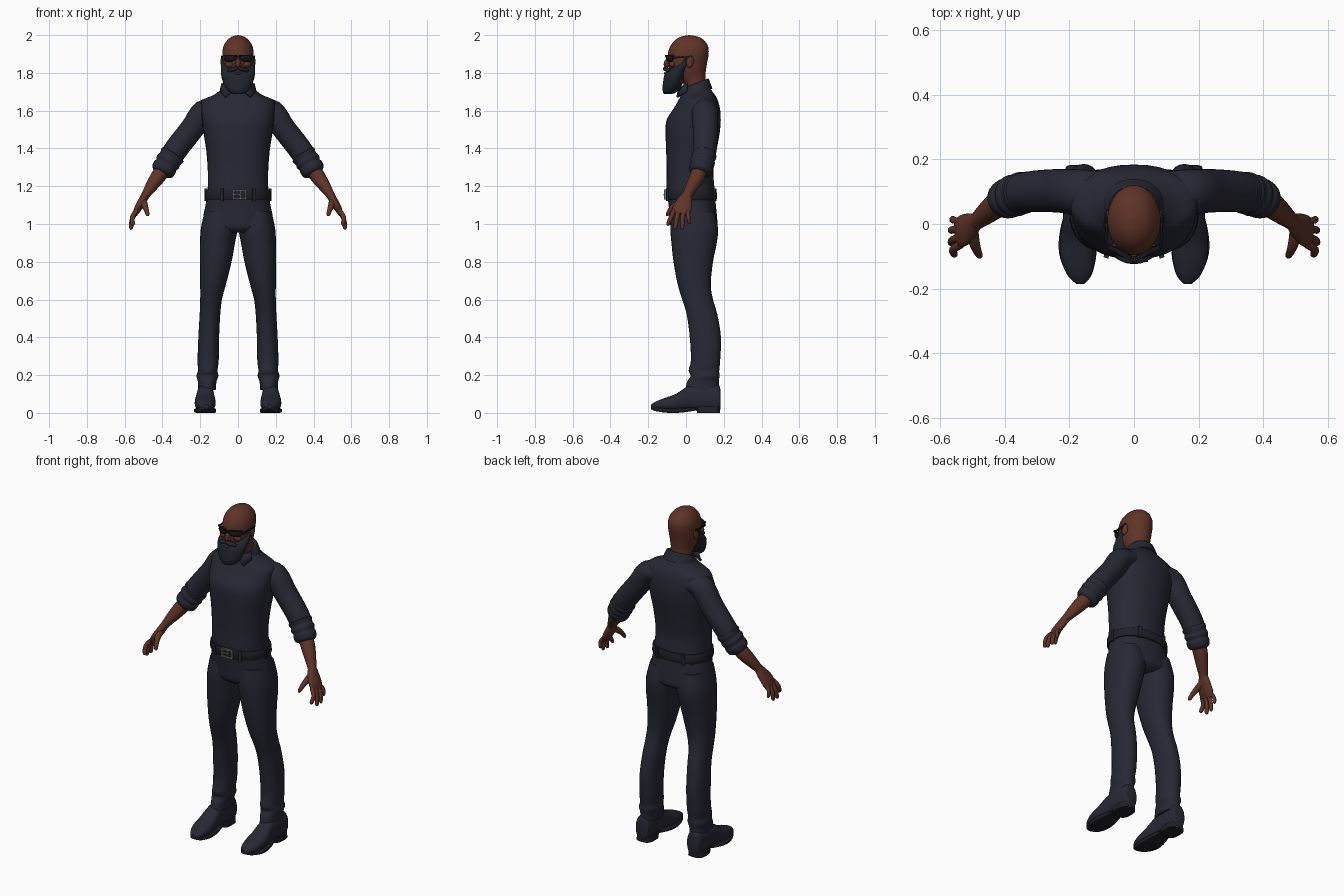
import bpy, bmesh, math
from mathutils import Vector, Matrix


def material(name, col):
    m = bpy.data.materials.new(name)
    m.diffuse_color = (*col, 1)
    return m


CLOTH = material("navy cloth", (0.020, 0.021, 0.034))
HAIR = material("beard black", (0.016, 0.018, 0.028))
SKIN = material("brown skin", (0.115, 0.034, 0.021))
LIP = material("lip", (0.09, 0.025, 0.02))
LEATHER = material("dark leather", (0.014, 0.014, 0.020))
GLASS = material("black glass", (0.008, 0.008, 0.011))
METAL = material("grey metal", (0.16, 0.16, 0.17))
X, Y, Z = Vector((1, 0, 0)), Vector((0, 1, 0)), Vector((0, 0, 1))


def finish(name, bm, mat, mirror=False, angle=40):
    bmesh.ops.recalc_face_normals(bm, faces=bm.faces)
    me = bpy.data.meshes.new(name)
    bm.to_mesh(me)
    bm.free()
    me.materials.append(mat)
    for p in me.polygons:
        p.use_smooth = True
    me.set_sharp_from_angle(angle=math.radians(angle))
    ob = bpy.data.objects.new(name, me)
    bpy.context.collection.objects.link(ob)
    if mirror:
        ob.modifiers.new("mirror", 'MIRROR')
    return ob


def smooth_path(rings, steps):
    """Catmull-Rom interpolation of ring tuples."""
    out = []
    for i in range(len(rings) - 1):
        p = [rings[max(0, min(len(rings) - 1, i + k))] for k in (-1, 0, 1, 2)]
        for s in range(steps):
            t = s / steps
            out.append([0.5 * (2 * b + (c - a) * t + (2 * a - 5 * b + 4 * c - d) * t * t
                               + (3 * b - a - 3 * c + d) * t ** 3) for a, b, c, d in zip(*p)])
    return out + [list(rings[-1])]


def loft(name, rings, mat, axes=None, n=28, power=2.0, steps=4, tilt=0, mirror=False):
    """Skin rings (x, y, z, radius_a, radius_b); axes None follows the path."""
    bm = bmesh.new()
    path = smooth_path(rings, steps)
    loops = []
    for i, (x, y, z, a, b) in enumerate(path):
        if axes:
            u, v = axes
        else:
            t = (Vector(path[min(i + 1, len(path) - 1)][:3]) - Vector(path[max(i - 1, 0)][:3])).normalized()
            u = Y.cross(t).normalized()
            v = t.cross(u)
        loop = []
        for k in range(n):
            c, s = math.cos(2 * math.pi * k / n), math.sin(2 * math.pi * k / n)
            c = math.copysign(abs(c) ** (2 / power), c) * max(a, .002)
            s = math.copysign(abs(s) ** (2 / power), s) * max(b, .002)
            loop.append(bm.verts.new(Vector((x, y, z)) + u * c + v * s + Z * (tilt * s)))
        loops.append(loop)
    for l0, l1 in zip(loops, loops[1:]):
        for k in range(n):
            bm.faces.new((l0[k], l0[(k + 1) % n], l1[(k + 1) % n], l1[k]))
    bm.faces.new(loops[0])
    bm.faces.new(loops[-1])
    return finish(name, bm, mat, mirror)


def stack(name, rows, mat, **kw):
    """Horizontal rings from rows (z, left, right, front, back)."""
    return loft(name, [((l + r) / 2, (f + b) / 2, z, (r - l) / 2, (b - f) / 2) for z, l, r, f, b in rows],
                mat, axes=(X, Y), **kw)


def body(name, rows, mat, **kw):
    return stack(name, [(z, -w, w, f, b) for z, w, f, b in rows], mat, **kw)


def solid(name, loc, size, mat, rot=(0, 0, 0), ball=False, mirror=False):
    """Ellipsoid (radii) or box (full sizes)."""
    bm = bmesh.new()
    m = Matrix.Translation(loc)
    for ang, ax in zip(rot, 'XYZ'):
        m = m @ Matrix.Rotation(math.radians(ang), 4, ax)
    m = m @ Matrix.Diagonal((*size, 1))
    if ball:
        bmesh.ops.create_uvsphere(bm, u_segments=20, v_segments=12, radius=1, matrix=m)
    else:
        bmesh.ops.create_cube(bm, size=1, matrix=m)
    return finish(name, bm, mat, mirror)


# Shirt body, hem and collar
body("shirt", [(1.165, .163, -.102, .155), (1.20, .160, -.104, .150), (1.28, .160, -.102, .145),
               (1.38, .167, -.105, .160), (1.48, .182, -.108, .178), (1.55, .190, -.103, .184),
               (1.61, .196, -.066, .180), (1.655, .188, -.040, .168), (1.685, .125, -.025, .152),
               (1.72, .080, -.010, .125)], CLOTH, power=2.3, n=36)
body("collar", [(1.685, .100, -.030, .140), (1.72, .090, -.022, .128), (1.745, .078, -.016, .118),
                (1.738, .066, -.006, .105)], CLOTH, tilt=.38, steps=3)
bm = bmesh.new()
flap = [bm.verts.new(v) for v in ((.012, -.032, 1.712), (.082, .012, 1.742), (.092, .005, 1.70), (.066, -.042, 1.668))]
bm.faces.new(flap)
flap_ob = finish("collar_flap", bm, CLOTH, mirror=True)
flap_ob.modifiers.new("thickness", 'SOLIDIFY').thickness = .012

# Sleeves with rolled cuffs
loft("sleeve", [(.11, .10, 1.61, .05, .065), (.18, .10, 1.593, .065, .070), (.243, .103, 1.505, .063, .067),
                (.325, .10, 1.40, .063, .063), (.375, .088, 1.325, .060, .060)], CLOTH, mirror=True)
loft("rolled_cuff", [(.338, .098, 1.378, .050, .050), (.346, .096, 1.366, .068, .066), (.360, .092, 1.345, .062, .061),
                     (.370, .088, 1.330, .068, .066), (.380, .084, 1.313, .060, .060), (.387, .081, 1.301, .065, .063),
                     (.402, .074, 1.278, .061, .058), (.408, .071, 1.268, .045, .042)],
     CLOTH, mirror=True, steps=3)

# Forearm and hand
loft("forearm", [(.385, .08, 1.305, .04, .04), (.420, .062, 1.255, .040, .041), (.455, .035, 1.205, .033, .035),
                 (.485, .010, 1.160, .024, .027), (.497, .002, 1.14, .022, .028)], SKIN, n=20, mirror=True)
loft("palm", [(.488, .008, 1.158, .021, .025), (.505, -.005, 1.125, .022, .040), (.528, -.020, 1.085, .020, .050),
              (.545, -.028, 1.052, .013, .046)], SKIN, n=20, mirror=True)
for name, base, tip, r in (("index", -.064, (.556, -.094, 1.000), .0125), ("middle", -.040, (.566, -.058, .980), .0125),
                           ("ring", -.015, (.566, -.020, .982), .012), ("little", .008, (.560, .016, 1.010), .0105)):
    mid = (.560, (base + tip[1]) / 2, (1.065 + tip[2]) / 2 + .004)
    loft(name + "_finger", [(.537, base, 1.070, r, r), (*mid, r, r), (*tip, r * .85, r * .85),
                            (tip[0] - .001, tip[1] - .002, tip[2] - .009, .003, .003)],
         SKIN, n=12, steps=3, mirror=True)
loft("thumb", [(.502, -.015, 1.125, .020, .020), (.494, -.058, 1.098, .017, .017), (.485, -.084, 1.073, .013, .013),
               (.478, -.098, 1.050, .010, .010), (.476, -.101, 1.042, .003, .003)], SKIN, n=12, mirror=True)

# Trousers
body("trouser_seat", [(1.165, .160, -.100, .152), (1.10, .172, -.092, .158), (1.03, .185, -.086, .165),
                      (.98, .180, -.080, .165), (.955, .12, -.055, .13)], CLOTH, power=2.3, n=36)
stack("trouser_leg", [(1.07, .02, .176, -.075, .150), (.98, .003, .196, -.083, .169), (.90, .016, .201, -.077, .163),
                      (.80, .034, .201, -.066, .143), (.68, .064, .200, -.044, .131), (.60, .085, .200, -.020, .143),
                      (.52, .094, .203, .004, .166), (.40, .100, .210, .020, .185), (.28, .102, .214, .026, .181),
                      (.225, .108, .212, .014, .176), (.195, .104, .220, .024, .177), (.165, .114, .212, .006, .174),
                      (.12, .118, .212, -.004, .176)], CLOTH, mirror=True, power=2.2)

# Belt, loops and buckle
body("belt", [(1.128, .168, -.100, .158), (1.134, .174, -.107, .164), (1.176, .171, -.109, .162),
              (1.182, .164, -.103, .156)], LEATHER, power=2.3, n=36, steps=2)
for x, y, rz in ((.085, -.098, 18), (.085, .152, -18), (.170, .025, 90)):
    solid("belt_loop", (x, y, 1.155), (.016, .014, .066), CLOTH, rot=(0, 0, rz), mirror=True)
for z in (1.133, 1.178):
    solid("buckle_bar", (.007, -.112, z), (.070, .010, .008), METAL)
for x in (-.026, .012, .040):
    solid("buckle_post", (x, -.112, 1.155), (.008, .010, .050), METAL)
solid("buckle_prong", (-.007, -.114, 1.155), (.036, .008, .007), METAL)

# Shoes: upper, heel and sole
loft("shoe", [(.170, .182, .070, .030, .050), (.171, .170, .080, .042, .070), (.172, .10, .080, .046, .070),
              (.173, .02, .080, .047, .066), (.174, -.05, .056, .055, .046), (.173, -.11, .046, .053, .034),
              (.169, -.16, .038, .036, .022), (.166, -.186, .034, .012, .010)],
     CLOTH, axes=(X, Z), power=2.4, mirror=True)
loft("sole", [(.172, .05, .021, .038, .009), (.174, -.02, .014, .055, .012), (.174, -.09, .012, .058, .012),
              (.169, -.155, .018, .039, .010), (.166, -.184, .026, .013, .007)],
     LEATHER, axes=(X, Z), power=5, mirror=True)
stack("shoe_heel", [(0, .122, .222, .06, .180), (.035, .125, .219, .05, .181)], LEATHER, power=3, steps=1, mirror=True)

# Head, ears and nose
body("head", [(1.68, .062, -.005, .105), (1.74, .060, -.012, .104), (1.775, .064, -.050, .102),
              (1.81, .074, -.086, .105), (1.85, .080, -.093, .111), (1.90, .083, -.096, .120),
              (1.94, .077, -.084, .117), (1.972, .058, -.060, .096), (1.991, .034, -.028, .066),
              (2.0, .003, .014, .020)], SKIN, n=32)
solid("ear", (.083, .022, 1.858), (.009, .019, .032), SKIN, rot=(-12, 0, 12), ball=True, mirror=True)
solid("nose", (0, -.100, 1.852), (.013, .017, .026), SKIN, rot=(-18, 0, 0), ball=True)
solid("nostril", (.012, -.100, 1.842), (.009, .011, .008), SKIN, ball=True, mirror=True)
solid("cheek", (.045, -.072, 1.845), (.024, .017, .017), SKIN, ball=True, mirror=True)

# Beard, moustache and mouth
body("beard", [(1.688, .012, -.112, -.080), (1.695, .042, -.121, -.055), (1.72, .066, -.124, -.032),
               (1.76, .083, -.120, -.008), (1.795, .090, -.112, .006), (1.82, .091, -.088, .016),
               (1.845, .089, -.045, .020), (1.88, .085, -.018, .018)], HAIR)
solid("moustache", (.028, -.103, 1.818), (.033, .016, .011), HAIR, rot=(0, 16, 24), ball=True, mirror=True)
solid("lower_lip", (0, -.111, 1.798), (.018, .007, .006), LIP, ball=True)

# Sunglasses
solid("lens", (.042, -.087, 1.877), (.037, .013, .019), GLASS, rot=(0, 5, 26), ball=True, mirror=True)
solid("brow_bar", (.044, -.088, 1.892), (.078, .014, .008), GLASS, rot=(0, 0, 28), mirror=True)
solid("glasses_bridge", (0, -.104, 1.886), (.022, .010, .009), GLASS)
solid("glasses_arm", (.085, -.016, 1.884), (.006, .100, .009), GLASS, rot=(4, 0, -3), mirror=True)
